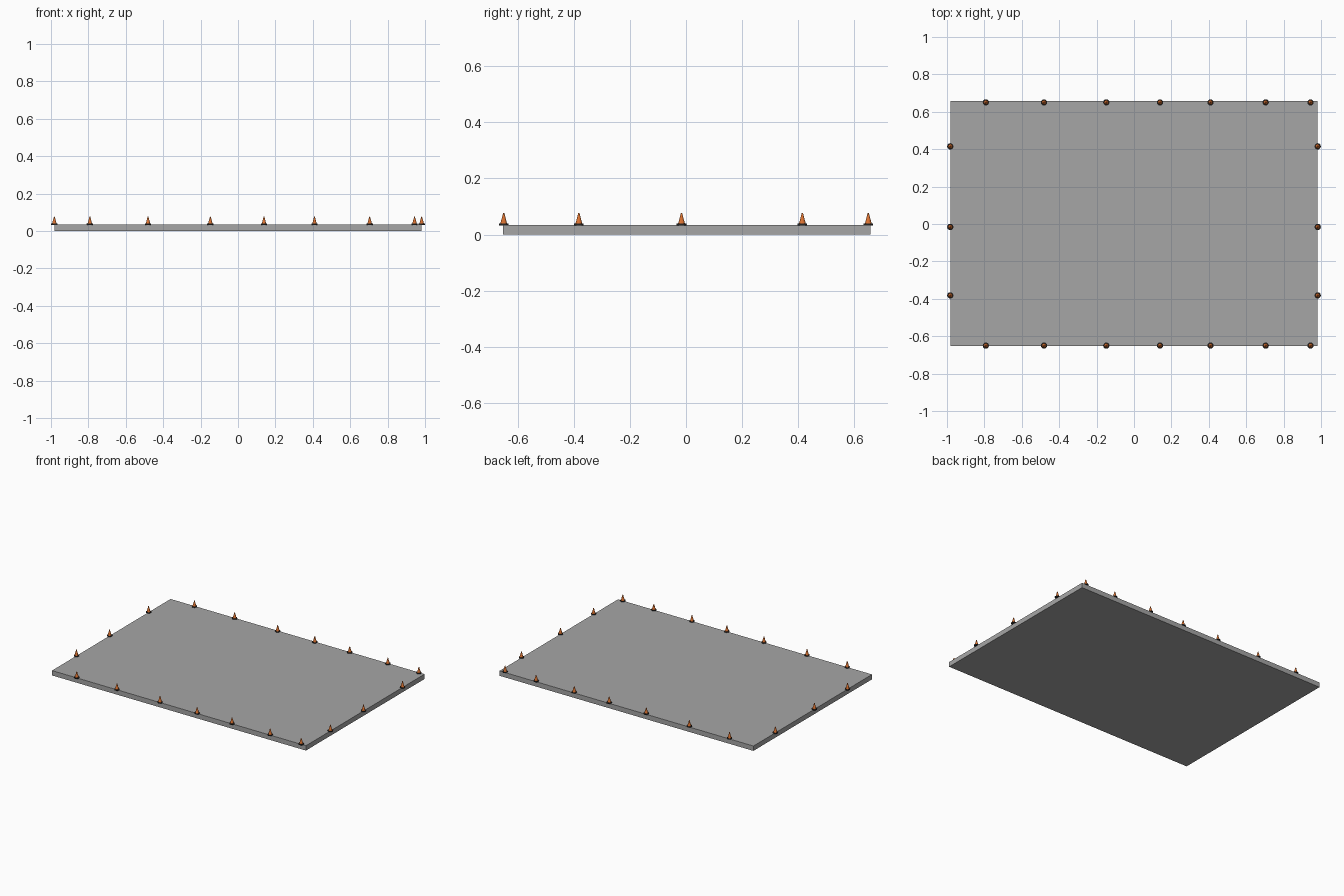
import bpy

if "Cube" in bpy.data.objects:
    bpy.data.objects.remove(bpy.data.objects["Cube"])

def material(name, rgb):
    m = bpy.data.materials.new(name)
    m.diffuse_color = (*rgb, 1)
    m.use_nodes = True
    m.node_tree.nodes["Principled BSDF"].inputs["Base Color"].default_value = m.diffuse_color
    return m

GREY = material("concrete grey", (0.38, 0.38, 0.38))
ORANGE = material("cone orange", (0.72, 0.17, 0.03))
BLACK = material("rubber black", (0.02, 0.02, 0.02))

TOP = 0.034      # height of the slab
TIP = 0.077      # height of the cone tips
SIDES = 12

# Flat slab
bpy.ops.mesh.primitive_cube_add(size=1, location=(0, 0.003, TOP / 2))
slab = bpy.context.object
slab.name = "slab"
slab.scale = (1.964, 1.31, TOP)
slab.data.materials.append(GREY)


def frustum(name, r1, r2, z1, z2, mat):
    """Tapered round part, its mesh kept in world height."""
    bpy.ops.mesh.primitive_cone_add(vertices=SIDES, radius1=r1, radius2=r2,
                                    depth=z2 - z1, location=(0, 0, (z1 + z2) / 2))
    ob = bpy.context.object
    ob.name = name
    ob.data.materials.append(mat)
    return ob


# One marker cone: round black foot and tapered orange body
foot = frustum("cone_foot", 0.017, 0.017, TOP - 0.001, TOP + 0.005, BLACK)
body = frustum("cone_body", 0.012, 0.002, TOP + 0.005, TIP, ORANGE)

# Cone spots along the slab edges, mirrored front/back and left/right
spots = [(x, s * 0.65) for s in (-1, 1)
         for x in (-0.792, -0.481, -0.148, 0.139, 0.409, 0.704, 0.944)]
spots += [(s * 0.982, y) for s in (-1, 1) for y in (-0.382, -0.016, 0.415)]

for i, (x, y) in enumerate(spots):
    for part in (foot, body):
        ob = part if i == 0 else part.copy()
        if i:
            bpy.context.collection.objects.link(ob)
        ob.location.x, ob.location.y = x, y
